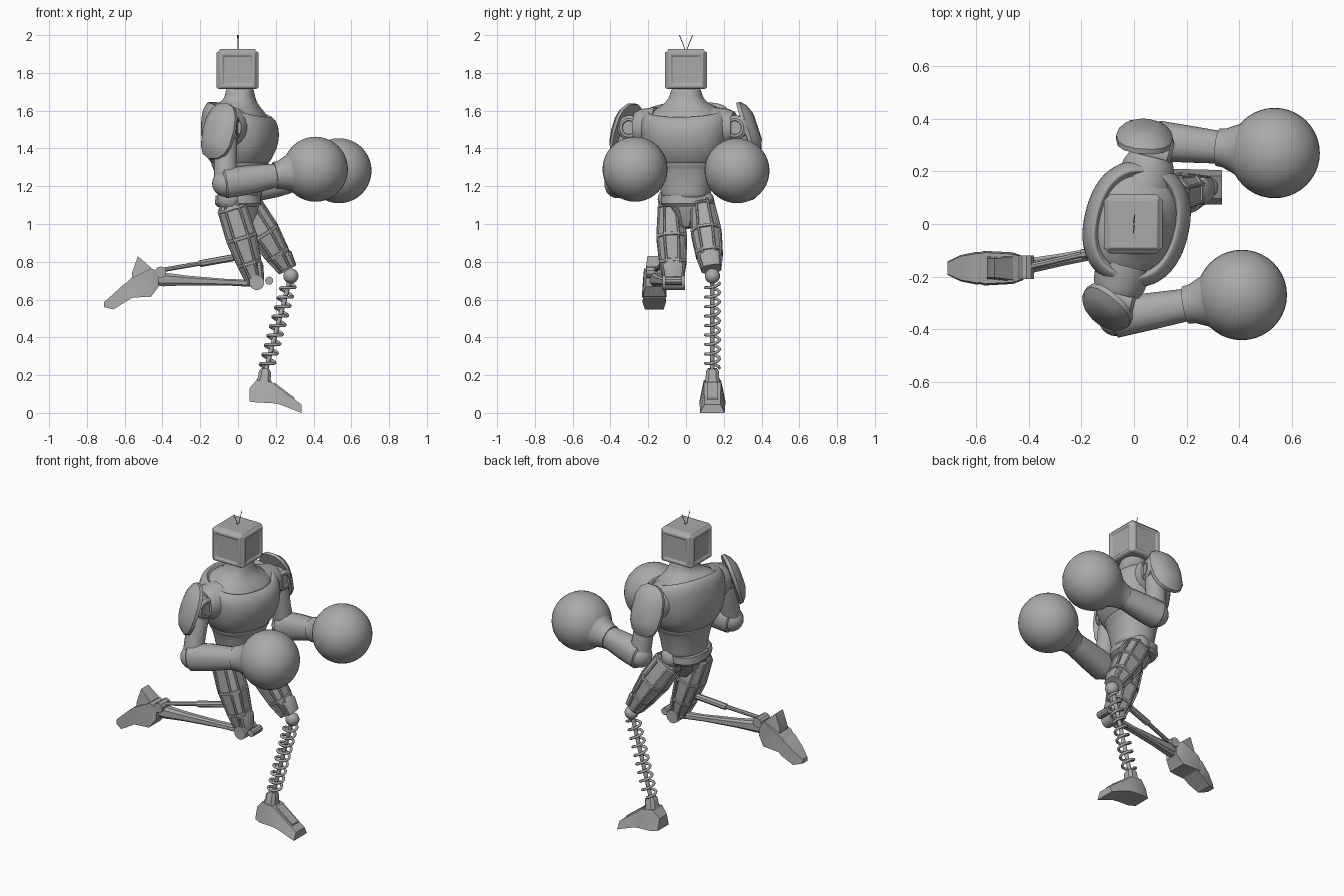
import bpy, bmesh, math
from mathutils import Vector as V, Matrix

if "Cube" in bpy.data.objects:
    bpy.data.objects.remove(bpy.data.objects["Cube"])

grey = bpy.data.materials.new("grey")
grey.use_nodes = True
grey.diffuse_color = (0.4, 0.4, 0.4, 1)
grey.node_tree.nodes["Principled BSDF"].inputs["Base Color"].default_value = (0.4, 0.4, 0.4, 1)

TWIST = Matrix.Rotation(math.radians(-14), 3, 'Z')   # torso turn
made = []


def add(name, bm):
    bmesh.ops.recalc_face_normals(bm, faces=bm.faces)
    me = bpy.data.meshes.new(name)
    bm.to_mesh(me)
    bm.free()
    me.materials.append(grey)
    ob = bpy.data.objects.new(name, me)
    bpy.context.collection.objects.link(ob)
    made.append(ob)
    return ob


def smoother(ob, levels=2):
    ob.modifiers.new("smooth", 'SUBSURF').levels = levels
    ob.modifiers["smooth"].render_levels = levels
    return ob


def bevel(ob, width, segments=1):
    b = ob.modifiers.new("bevel", 'BEVEL')
    b.width, b.segments = width, segments
    return ob


def skin(name, rings, inset=0):
    """Bridge equal rings of points and cap both ends."""
    bm = bmesh.new()
    vs = [[bm.verts.new(p) for p in ring] for ring in rings]
    n = len(rings[0])
    sides = [bm.faces.new((a[i], a[(i + 1) % n], b[(i + 1) % n], b[i]))
             for a, b in zip(vs, vs[1:]) for i in range(n)]
    bm.faces.new(vs[0])
    bm.faces.new(vs[-1])
    bmesh.ops.recalc_face_normals(bm, faces=bm.faces)
    if inset:
        bmesh.ops.inset_individual(bm, faces=sides, thickness=inset, depth=0)
        bmesh.ops.inset_individual(bm, faces=sides, thickness=inset * 0.4, depth=-0.007)
    return add(name, bm)


def oval(c, u, v, n, p=2.0):
    out = []
    for i in range(n):
        a = 2 * math.pi * (i + 0.5) / n
        cu, cv = math.cos(a), math.sin(a)
        out.append(V(c) + u * math.copysign(abs(cu) ** (2 / p), cu)
                   + v * math.copysign(abs(cv) ** (2 / p), cv))
    return out


def limb(name, a, b, profile, n=20, p=2.0, side=(1, 0, 0), inset=0):
    """Loft from a to b; profile rows are (fraction, radius along side, other radius)."""
    a, b = V(a), V(b)
    w = (b - a).normalized()
    u = V(side)
    u = (u - w * u.dot(w)).normalized()
    v = w.cross(u)
    return skin(name, [oval(a.lerp(b, t), u * ru, v * rv, n, p) for t, ru, rv in profile], inset)


def rod(name, a, b, r, n=12):
    return limb(name, a, b, [(0, r, r), (1, r, r)], n, side=(0.3, 1, 0.2))


def torso(name, rows, n=24, p=2.3):
    """Stacked ovals; rows are (z, depth, width, forward slope)."""
    rings = []
    for z, rx, ry, slope in rows:
        ring = oval((0, 0, 0), V((rx, 0, 0)), V((0, ry, 0)), n, p)
        rings.append([TWIST @ q + V((0.01, 0, z - slope * q.x)) for q in ring])
    return smoother(skin(name, rings))


def ball(name, c, r, seg=24):
    bm = bmesh.new()
    bmesh.ops.create_uvsphere(bm, u_segments=seg, v_segments=seg // 2, radius=r,
                              matrix=Matrix.Translation(c))
    return add(name, bm)


def blocks(name, y, rows, top=0.75):
    """Boxy loft along x; rows are (x, low z, high z, half width)."""
    return skin(name, [[V((x, y - w, lo)), V((x, y + w, lo)), V((x, y + w * top, hi)),
                        V((x, y - w * top, hi))] for x, lo, hi, w in rows])


def wire(name, pts, r):
    cu = bpy.data.curves.new(name, 'CURVE')
    cu.dimensions, cu.bevel_depth, cu.bevel_resolution = '3D', r, 2
    cu.use_fill_caps = True
    s = cu.splines.new('POLY')
    s.points.add(len(pts) - 1)
    for q, p in zip(s.points, pts):
        q.co = (*p, 1)
    cu.materials.append(grey)
    bpy.context.collection.objects.link(bpy.data.objects.new(name, cu))


# head with raised panels, and antennae
bm = bmesh.new()
bmesh.ops.create_cube(bm, size=0.2, matrix=Matrix.Translation((-0.003, 0, 1.815)))
sides = [f for f in bm.faces if f.normal.z > -0.5]
bmesh.ops.inset_individual(bm, faces=sides, thickness=0.012, depth=0.012)
screen = [f for f in sides if abs(f.normal.z) < 0.5]
bmesh.ops.inset_individual(bm, faces=screen, thickness=0.02, depth=0)
bmesh.ops.inset_individual(bm, faces=screen, thickness=0.008, depth=-0.008)
bevel(add("head", bm), 0.004, 2)
for s in (-1, 1):
    wire("antenna", [(0, 0, 1.91), (0, s * 0.015, 1.95), (0.003 * s, s * 0.035, 2.0)], 0.002)

# trunk
torso("neck", [(1.54, 0.16, 0.21, 0.25), (1.60, 0.15, 0.19, 0.22), (1.635, 0.095, 0.115, 0.1),
               (1.68, 0.075, 0.082, 0), (1.74, 0.072, 0.078, 0)])
torso("chest", [(1.30, 0.13, 0.16, 0), (1.33, 0.155, 0.185, 0), (1.38, 0.185, 0.22, 0),
                (1.46, 0.205, 0.24, 0.05), (1.54, 0.20, 0.245, 0.15), (1.585, 0.185, 0.235, 0.22),
                (1.61, 0.16, 0.21, 0.26), (1.605, 0.148, 0.197, 0.26), (1.57, 0.145, 0.19, 0.26)])
torso("waist", [(1.36, 0.15, 0.18, 0), (1.31, 0.15, 0.18, 0), (1.30, 0.138, 0.165, 0),
                (1.24, 0.125, 0.15, 0), (1.17, 0.115, 0.132, 0), (1.12, 0.115, 0.13, 0)])
limb("belt", (0, 0, 1.09), (0, 0, 1.15), [(0, 0.11, 0.12), (0.3, 0.125, 0.135), (1, 0.12, 0.135)], 16, 2.5)
limb("pelvis", (0.01, 0, 1.12), (0.03, 0, 0.98), [(0, 0.11, 0.11), (0.5, 0.09, 0.06), (1, 0.04, 0.03)], 8, 3)

# arms: name, shoulder, elbow, glove centre, pad centre, pad normal
arms = [("right", (-0.07, -0.285, 1.51), (-0.065, -0.355, 1.215), (0.41, -0.27, 1.29),
         (-0.10, -0.315, 1.49), (-0.62, -0.74, 0.30)),
        ("left", (0.07, 0.275, 1.51), (0.10, 0.315, 1.20), (0.535, 0.27, 1.282),
         (0.04, 0.325, 1.50), (0.06, 0.95, 0.32))]
for name, sh, el, glove, pad, normal in arms:
    sh, el, glove, pad, normal = (V(q) for q in (sh, el, glove, pad, normal))
    out = TWIST @ V((0, math.copysign(1, sh.y), 0))
    fwd = TWIST @ V((1, 0, 0))
    limb(name + "_arm_socket", sh - out * 0.13, sh - out * 0.02, [(0, 0.11, 0.11), (0.7, 0.10, 0.10), (1, 0.085, 0.085)])
    limb(name + "_shoulder_joint", sh - fwd * 0.06, sh + fwd * 0.075,
         [(0, 0.05, 0.05), (0.1, 0.065, 0.065), (0.9, 0.065, 0.065), (1, 0.05, 0.05),
          (1, 0.038, 0.038), (0.95, 0.035, 0.035)])
    limb(name + "_upper_arm", sh, el, [(0, 0.055, 0.05), (0.3, 0.065, 0.06), (0.6, 0.06, 0.055), (1, 0.062, 0.058)])
    ball(name + "_elbow", el, 0.072)
    w = (glove - el).normalized()
    wrist = glove - w * 0.20
    limb(name + "_forearm", el - w * 0.02, wrist,
         [(0, 0.06, 0.06), (0.05, 0.08, 0.078), (0.45, 0.078, 0.072), (1, 0.062, 0.062)], 16, 2.3, (0, 0, 1))
    limb(name + "_glove_cuff", wrist - w * 0.02, glove - w * 0.04,
         [(0, 0.072, 0.072), (0.15, 0.075, 0.075), (0.4, 0.095, 0.095), (0.7, 0.13, 0.13), (1, 0.163, 0.163)],
         32, side=(0, 0, 1))
    ball(name + "_glove", glove, 0.172, 40)
    normal.normalize()
    limb(name + "_shoulder_pad", pad - normal * 0.01, pad + normal * 0.055,
         [(0, 0.13, 0.09), (0, 0.155, 0.108), (0.3, 0.155, 0.108), (0.7, 0.125, 0.085), (1, 0.075, 0.045)],
         14, 2.5, (0, 0, 1))

# thighs with inset armour panels
legs = [("right", (-0.045, -0.085, 1.13), (0.095, -0.065, 0.68)),
        ("left", (0.035, 0.085, 1.12), (0.265, 0.135, 0.75))]
for name, hip, knee in legs:
    limb(name + "_thigh", hip, knee,
         [(0, 0.05, 0.05), (0.1, 0.085, 0.07), (0.45, 0.088, 0.086), (0.75, 0.07, 0.076), (0.97, 0.05, 0.055)],
         8, 2.6, inset=0.01)
    ball(name + "_hip_joint", hip, 0.065)
    k = V(knee)
    limb(name + "_kneecap", V(hip).lerp(k, 0.72) + V((0.045, 0, 0.01)), k + V((0.02, 0, 0.025)),
         [(0, 0.015, 0.035), (0.3, 0.03, 0.055), (1, 0.025, 0.045)], 8, 3)

# left lower leg: ball knee, spring, boot
top, foot = V((0.28, 0.14, 0.725)), V((0.14, 0.14, 0.20))
ball("left_knee_ball", top, 0.04)
rod("left_shin_rod", top, foot, 0.012)
w = (foot - top).normalized()
u = V((0, 1, 0))
v = w.cross(u)
turns, steps = 9, 20
wire("left_shin_spring",
     [top.lerp(foot, 0.07 + 0.86 * i / (turns * steps))
      + 0.037 * (u * math.cos(2 * math.pi * i / steps) + v * math.sin(2 * math.pi * i / steps))
      for i in range(turns * steps + 1)], 0.008)
limb("left_ankle", (0.135, 0.14, 0.15), (0.145, 0.14, 0.235),
     [(0, 0.05, 0.05), (0.4, 0.036, 0.038), (0.8, 0.034, 0.036), (1, 0.022, 0.025)], 8, 3)
blocks("left_foot", 0.14, [(0.06, 0.06, 0.13, 0.055), (0.10, 0.055, 0.175, 0.07), (0.18, 0.052, 0.163, 0.07),
                           (0.22, 0.045, 0.13, 0.068), (0.335, 0.0, 0.045, 0.065)], 0.65)
blocks("left_foot_plate", 0.14, [(0.19, 0.13, 0.163, 0.032), (0.22, 0.11, 0.14, 0.032),
                                 (0.30, 0.05, 0.08, 0.032)], 0.9)

# right lower leg, swung back: tapered shin, piston, hinges
limb("right_shin", (0.10, -0.065, 0.685), (-0.43, -0.165, 0.708),
     [(0, 0.02, 0.024), (0.3, 0.018, 0.022), (0.7, 0.027, 0.025), (0.93, 0.038, 0.03), (1, 0.034, 0.028)],
     8, 3, (0, 0, 1))
rod("right_shin_piston", (0.01, -0.075, 0.828), (-0.20, -0.115, 0.79), 0.019, 8)
rod("right_shin_piston_rod", (-0.15, -0.105, 0.80), (-0.41, -0.165, 0.755), 0.012, 8)
rod("right_knee_hinge", (0.10, -0.125, 0.69), (0.10, -0.005, 0.69), 0.04, 12)
rod("right_knee_pin", (0.165, -0.11, 0.70), (0.165, -0.02, 0.70), 0.022, 10)
rod("right_ankle_hinge", (-0.41, -0.21, 0.745), (-0.41, -0.12, 0.745), 0.03, 10)

# right foot: instep, toe, heel
blocks("right_foot", -0.168, [(-0.42, 0.67, 0.745, 0.045), (-0.46, 0.615, 0.765, 0.06),
                              (-0.57, 0.61, 0.71, 0.066), (-0.60, 0.615, 0.68, 0.055)], 0.9)
blocks("right_toe", -0.168, [(-0.55, 0.615, 0.70, 0.058), (-0.60, 0.585, 0.685, 0.062),
                             (-0.66, 0.548, 0.63, 0.05), (-0.71, 0.56, 0.585, 0.025)], 0.9)
blocks("right_heel", -0.168, [(-0.56, 0.70, 0.745, 0.045), (-0.53, 0.70, 0.83, 0.045),
                              (-0.46, 0.69, 0.768, 0.055)], 0.8)

# smooth rounded parts, keep hard edges
bpy.ops.object.select_all(action='DESELECT')
for ob in made:
    ob.select_set(True)
bpy.context.view_layer.objects.active = made[0]
bpy.ops.object.shade_smooth_by_angle(angle=math.radians(32))
